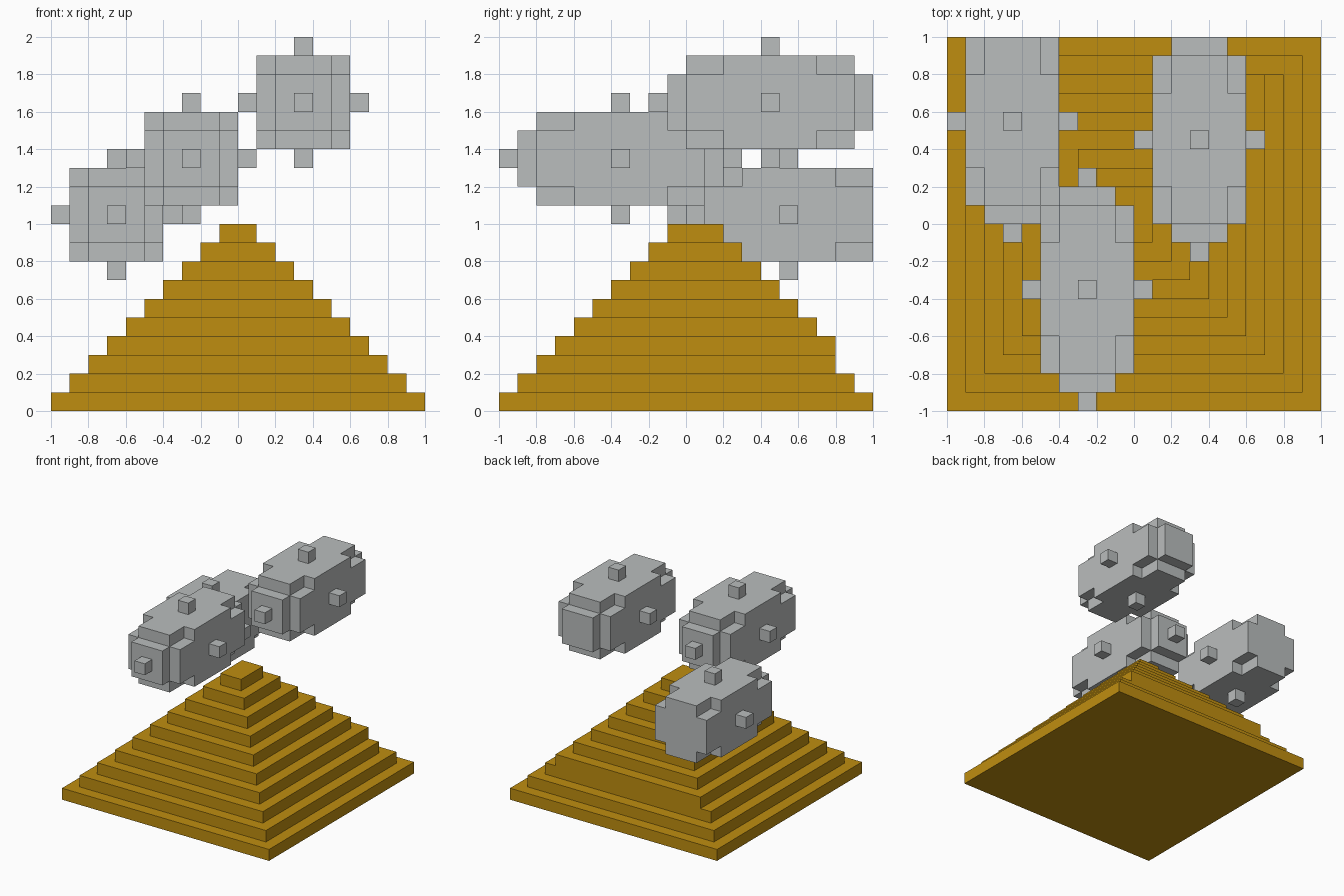
import bpy, bmesh, math
from mathutils import Vector

if "Cube" in bpy.data.objects:
    bpy.data.objects.remove(bpy.data.objects["Cube"])

U = 0.1  # block size


def material(name, rgb):
    m = bpy.data.materials.new(name)
    m.diffuse_color = (*rgb, 1)
    m.use_nodes = True
    m.node_tree.nodes["Principled BSDF"].inputs["Base Color"].default_value = m.diffuse_color
    return m


gold = material("gold", (0.52, 0.27, 0.005))
grey = material("light_grey", (0.49, 0.51, 0.51))


def finish(name, bm, mat):
    bmesh.ops.recalc_face_normals(bm, faces=bm.faces)
    mesh = bpy.data.meshes.new(name)
    bm.to_mesh(mesh)
    bm.free()
    mesh.materials.append(mat)
    obj = bpy.data.objects.new(name, mesh)
    bpy.context.collection.objects.link(obj)
    return obj


# Stepped pyramid: rectangular loops climbing inwards, back steps one block wider from the fourth
def stepped_pyramid():
    bm = bmesh.new()
    loops = []
    for n in range(10):
        r = 1 - n * U
        back = r + (U if n >= 3 else 0)
        for z in (n * U, (n + 1) * U):
            loops.append([bm.verts.new((x, y, z)) for x, y in
                          ((-r, -r), (r, -r), (r, back), (-r, back))])
    bm.faces.new(loops[0])
    bm.faces.new(loops[-1])
    for a, b in zip(loops, loops[1:]):
        for i in range(4):
            j = (i + 1) % 4
            quad = (a[i], a[j], b[j], b[i])
            # the flush back step has no tread
            if len({round(v.co.y, 3) for v in quad}) > 1 or len({round(v.co.z, 3) for v in quad}) > 1:
                bm.faces.new(quad)
    return finish("stepped_pyramid", bm, gold)


# Rounded block pod: cells around its centre, 13 long with a knob on each side
def in_pod(x, y, z):
    a, b, c = sorted((abs(x), abs(z))) + [abs(y)]
    if c <= 2:
        return b <= 2 or (c == 0 and b == 3 and a == 0)
    if c <= 4:
        return b <= 2 and a <= 1
    if c == 5:
        return b <= 1
    return c == 6 and b == 0


def pod(name, centre):
    bm = bmesh.new()
    # the rear is cut flush with the edge of the base
    limit = round((1 - centre[1]) / U - 0.5)

    def filled(p):
        return p[1] <= limit and in_pod(*p)

    corners = {}

    def corner(p):
        key = tuple(round(2 * v) for v in p)
        if key not in corners:
            corners[key] = bm.verts.new(Vector(centre) + Vector(p) * U)
        return corners[key]

    cells = [(x, y, z) for x in range(-3, 4) for y in range(-6, 7) for z in range(-3, 4)]
    for cell in filter(filled, cells):
        for axis in range(3):
            for side in (-1, 1):
                step = [0, 0, 0]
                step[axis] = side
                if filled(tuple(c + s for c, s in zip(cell, step))):
                    continue
                quad = []
                for s, t in ((-1, -1), (1, -1), (1, 1), (-1, 1)):
                    p = list(cell)
                    p[axis] += side / 2
                    p[(axis + 1) % 3] += s / 2
                    p[(axis + 2) % 3] += t / 2
                    quad.append(corner(p))
                bm.faces.new(quad if side > 0 else quad[::-1])
    # merge flat areas
    bmesh.ops.dissolve_limit(bm, angle_limit=math.radians(1), verts=bm.verts, edges=bm.edges)
    return finish(name, bm, grey)


stepped_pyramid()
pod("high_pod", (0.35, 0.45, 1.65))
pod("middle_pod", (-0.25, -0.35, 1.35))
pod("low_pod", (-0.65, 0.55, 1.05))
